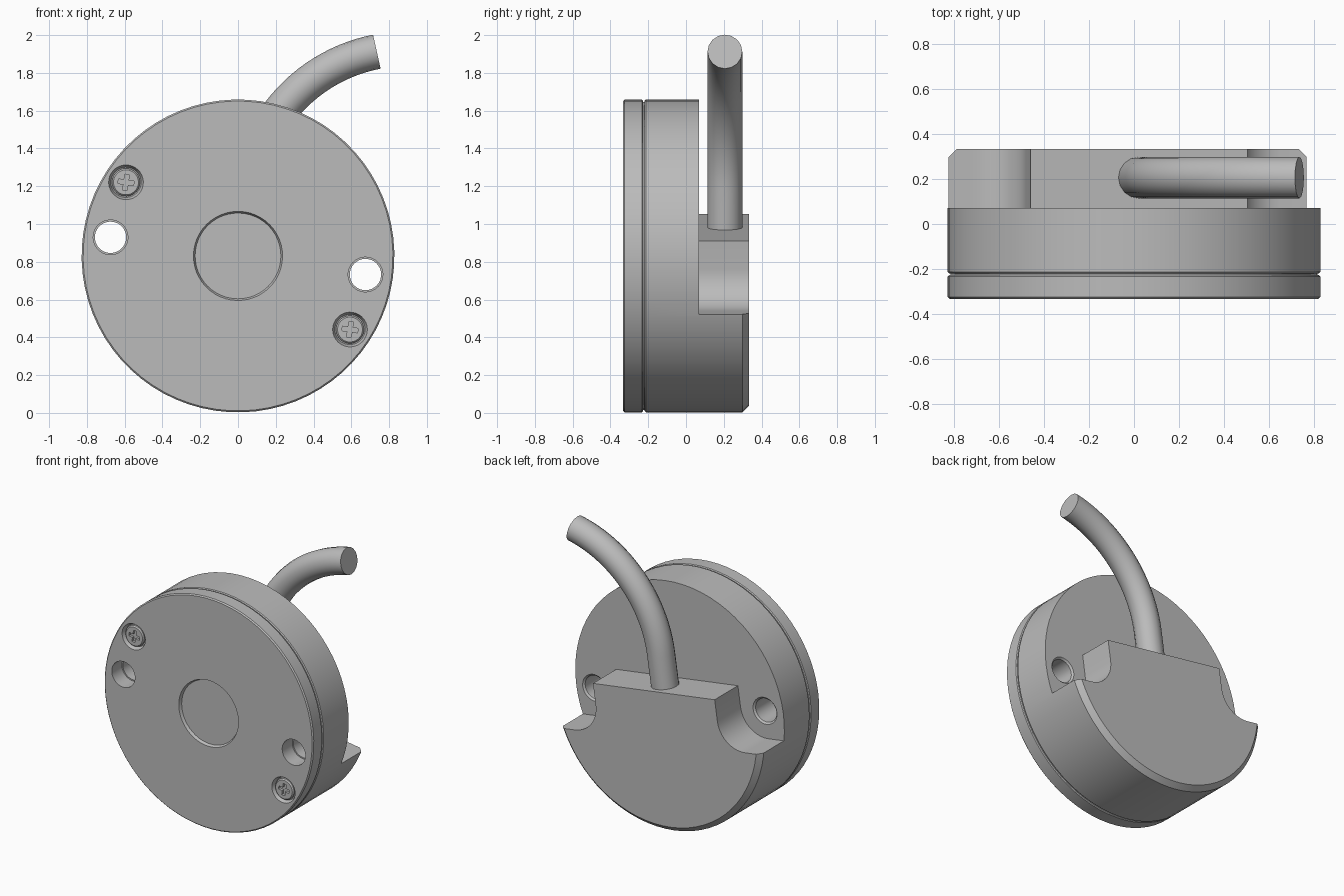
import bpy, bmesh, math
from mathutils import Matrix

if "Cube" in bpy.data.objects:
    bpy.data.objects.remove(bpy.data.objects["Cube"])

# Everything is modelled around the disc axis, then tilted as one assembly
FRAME = Matrix.Translation((0, 0, 0.831)) @ Matrix.Rotation(math.radians(8.3), 4, 'Y')
R, FRONT, SEAM, STEP, BACK = 0.828, -0.333, -0.219, 0.07, 0.333
HOLES = [(0.682, 0.0), (-0.682, 0.0)]
SCREWS = [(-0.643, 0.300), (0.643, -0.300)]

grey = bpy.data.materials.new("grey_metal")
grey.diffuse_color = (0.5, 0.5, 0.5, 1)
grey.use_nodes = True
grey.node_tree.nodes["Principled BSDF"].inputs["Base Color"].default_value = grey.diffuse_color


def add(name, bm):
    bmesh.ops.recalc_face_normals(bm, faces=bm.faces)
    me = bpy.data.meshes.new(name)
    bm.to_mesh(me)
    bm.free()
    me.materials.append(grey)
    ob = bpy.data.objects.new(name, me)
    bpy.context.collection.objects.link(ob)
    ob.matrix_world = FRAME
    return ob


def lathe(name, profile, at=(0, 0), n=32):
    """Solid turned around the y axis from (radius, y) points."""
    bm = bmesh.new()
    rings = []
    for r, y in profile:
        rings.append([bm.verts.new((at[0] + r * math.cos(2 * math.pi * i / n), y,
                                    at[1] + r * math.sin(2 * math.pi * i / n))) for i in range(n)])
    for a, b in zip(rings, rings[1:]):
        for i in range(n):
            bm.faces.new((a[i], a[(i + 1) % n], b[(i + 1) % n], b[i]))
    bm.faces.new(rings[0])
    bm.faces.new(rings[-1])
    return add(name, bm)


def prism(name, outline, y0, y1):
    """Extrude an (x, z) outline along y."""
    bm = bmesh.new()
    f = bm.faces.new([bm.verts.new((x, y0, z)) for x, z in outline])
    ext = bmesh.ops.extrude_face_region(bm, geom=[f])["geom"]
    bmesh.ops.translate(bm, vec=(0, y1 - y0, 0),
                        verts=[g for g in ext if isinstance(g, bmesh.types.BMVert)])
    return add(name, bm)


def bake(ob):
    bpy.context.view_layer.update()
    dg = bpy.context.evaluated_depsgraph_get()
    return bpy.data.meshes.new_from_object(ob.evaluated_get(dg))


def cut(ob, cutters):
    for c in cutters:
        m = ob.modifiers.new("cut", 'BOOLEAN')
        m.operation, m.solver, m.object = 'DIFFERENCE', 'EXACT', c
        me = bake(ob)
        ob.modifiers.clear()
        ob.data = me
        bpy.data.objects.remove(c)


def smooth(ob):
    bpy.ops.object.select_all(action='DESELECT')
    ob.select_set(True)
    bpy.context.view_layer.objects.active = ob
    bpy.ops.object.shade_smooth_by_angle(angle=math.radians(30))


# Rear body: chamfered disc, cut back to leave the cable block
body = lathe("rear_body", [(R - 0.006, SEAM), (R, SEAM + 0.006), (R, BACK - 0.035),
                           (R - 0.035, BACK)], n=72)
right = [(0.487, 0.152)]
for i in range(11):
    a = math.pi + math.pi / 2 * i / 10
    right.append((0.682 + 0.195 * math.cos(a), 0.195 * math.sin(a)))
right += [(1, -0.195), (1, 1)]
left = [(-x, z) for x, z in reversed(right)]
cutters = [prism("block_cutter", right + left, STEP, 0.5)]
for p in HOLES:
    cutters.append(lathe("hole_cutter", [(0.083, -0.5), (0.083, STEP - 0.012),
                                         (0.095, STEP), (0.095, 0.2)], p))
cut(body, cutters)
smooth(body)

# Front cover: separated by a thin groove, with centre recess and hole openings
cover = lathe("front_cover", [(R - 0.008, FRONT), (R, FRONT + 0.008), (R, SEAM - 0.014),
                              (R - 0.006, SEAM - 0.008), (R - 0.012, SEAM - 0.008),
                              (R - 0.012, SEAM)], n=72)
cutters = [lathe("recess_cutter", [(0.238, FRONT - 0.01), (0.236, FRONT),
                                   (0.227, FRONT + 0.02)], n=48)]
for p in HOLES:
    cutters.append(lathe("hole_cutter", [(0.092, -0.5), (0.092, 0)], p))
for p in SCREWS:
    cutters.append(lathe("screw_seat_cutter", [(0.092, -0.5), (0.092, FRONT),
                                               (0.08, FRONT + 0.03)], p))
cut(cover, cutters)
smooth(cover)

# Countersunk screws with a cross slot
L, W = 0.042, 0.012
cross = [(W, L), (W, W), (L, W), (L, -W), (W, -W), (W, -L),
         (-W, -L), (-W, -W), (-L, -W), (-L, W), (-W, W), (-W, L)]
for k, (x, z) in enumerate(SCREWS):
    screw = lathe("screw_%d" % (k + 1), [(0.066, FRONT + 0.006), (0.074, FRONT + 0.014),
                                         (0.074, FRONT + 0.04)], (x, z))
    cut(screw, [prism("slot_cutter", [(x + a, z + b) for a, b in cross],
                      FRONT - 0.05, FRONT + 0.024)])
    smooth(screw)

# Cable: straight out of the block, then a bend to the right
bend, z0 = 0.853, 0.371
path = [(0, 0.14), (0, 0.26)]
for i in range(25):
    a = math.radians(70.7) * i / 24
    path.append((bend - bend * math.cos(a), z0 + bend * math.sin(a)))
cu = bpy.data.curves.new("cable_path", 'CURVE')
cu.dimensions, cu.bevel_depth, cu.bevel_resolution, cu.use_fill_caps = '3D', 0.092, 6, True
sp = cu.splines.new('POLY')
sp.points.add(len(path) - 1)
for pt, (x, z) in zip(sp.points, path):
    pt.co = (x, 0.206, z, 1)
tmp = bpy.data.objects.new("cable_path", cu)
bpy.context.collection.objects.link(tmp)
me = bake(tmp)
bpy.data.objects.remove(tmp)
bm = bmesh.new()
bm.from_mesh(me)
bmesh.ops.remove_doubles(bm, verts=bm.verts, dist=0.0001)
smooth(add("cable", bm))
